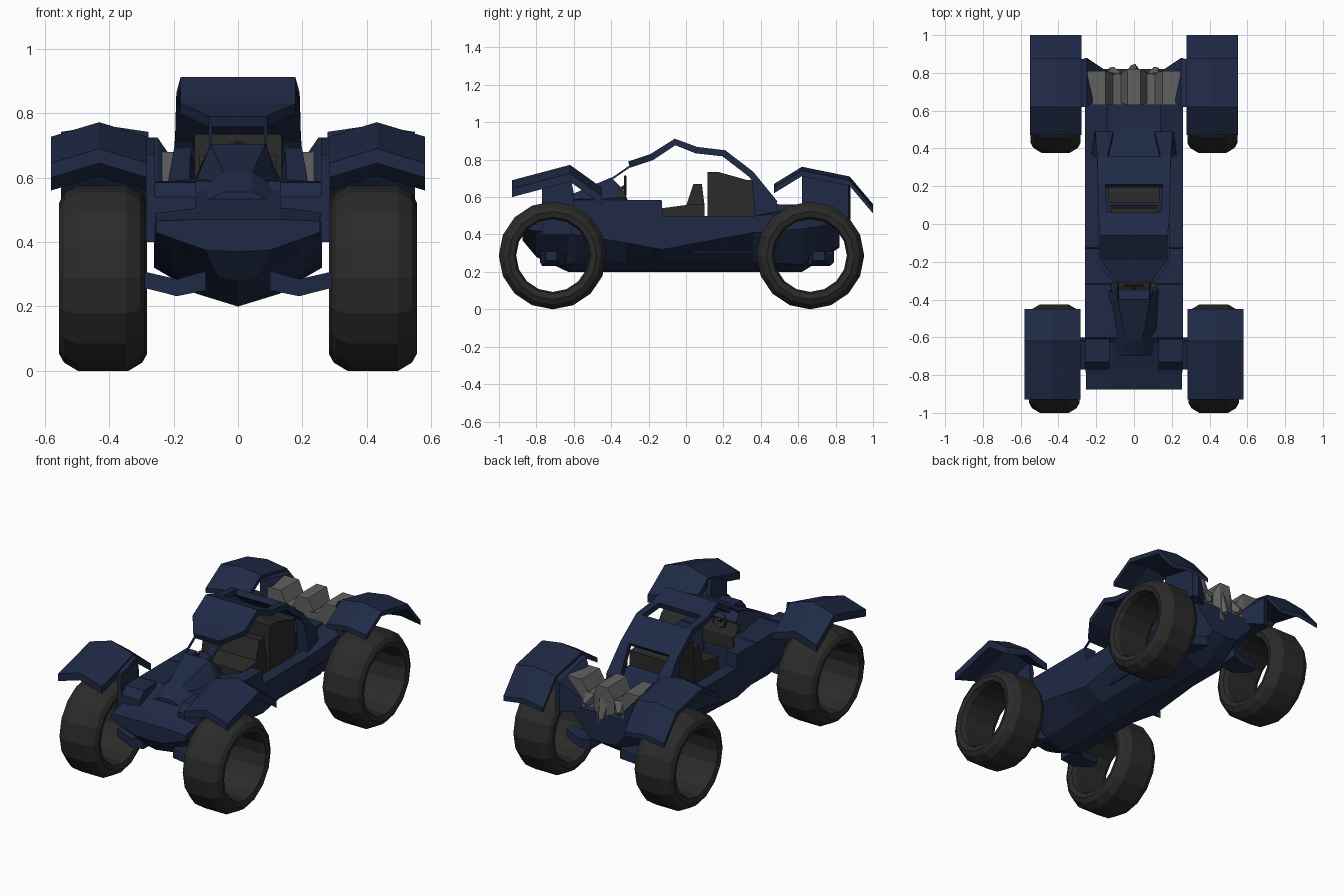
import bpy, bmesh, math
from mathutils import Vector

if "Cube" in bpy.data.objects:
    bpy.data.objects.remove(bpy.data.objects["Cube"])


def material(name, col):
    m = bpy.data.materials.new(name)
    m.diffuse_color = (*col, 1)
    m.use_nodes = True
    m.node_tree.nodes["Principled BSDF"].inputs["Base Color"].default_value = m.diffuse_color
    return m


BLUE = material("navy paint", (0.0135, 0.0225, 0.060))
DARK = material("dark rubber", (0.0235, 0.0235, 0.023))
GREY = material("engine grey", (0.12, 0.12, 0.12))


def make(name, verts, faces, mat, mirror=False):
    me = bpy.data.meshes.new(name)
    me.from_pydata(verts, [], faces)
    bm = bmesh.new()
    bm.from_mesh(me)
    bmesh.ops.remove_doubles(bm, verts=bm.verts, dist=1e-5)
    bmesh.ops.recalc_face_normals(bm, faces=bm.faces)
    bm.to_mesh(me)
    bm.free()
    me.materials.append(mat)
    ob = bpy.data.objects.new(name, me)
    bpy.context.collection.objects.link(ob)
    if mirror:
        md = ob.modifiers.new("mirror", "MIRROR")
        md.use_mirror_merge = False
    return ob


def loft(name, rings, mat, mirror=False, caps=True, loop=False):
    """Join equal-length closed rings of points with quads."""
    n, k = len(rings[0]), len(rings)
    faces = []
    for r in range(k if loop else k - 1):
        a, b = r * n, (r + 1) % k * n
        faces += [(a + i, a + (i + 1) % n, b + (i + 1) % n, b + i) for i in range(n)]
    if caps and not loop:
        faces += [tuple(range(n)), tuple(range((k - 1) * n, k * n))]
    return make(name, [p for r in rings for p in r], faces, mat, mirror)


def prism(name, yz, x0, x1, mat, mirror=False):
    return loft(name, [[(x, y, z) for y, z in yz] for x in (x0, x1)], mat, mirror)


def rect(x, y0, y1, z0, z1):
    return [(x, y0, z0), (x, y1, z0), (x, y1, z1), (x, y0, z1)]


def rod(name, a, b, r0, r1, mat, mirror=False, n=4):
    a, b = Vector(a), Vector(b)
    q = (b - a).to_track_quat('Z', 'Y')
    ring = lambda c, r: [c + q @ Vector((r * math.cos(t), r * math.sin(t), 0))
                         for t in (2 * math.pi * (i + .5) / n for i in range(n))]
    return loft(name, [ring(a, r0), ring(b, r1)], mat, mirror)


# Wheels: open faceted tyres
tyre = [(-.125, .205), (-.133, .235), (-.118, .262), (-.075, .288), (.075, .288),
        (.118, .262), (.133, .235), (.125, .205), (.10, .195), (-.10, .195)]
for name, cx, cy, cz in (("front_wheel", .422, -.713, .288), ("rear_wheel", .415, .665, .288)):
    rings = []
    for i in range(16):
        t = math.tau * i / 16
        rings.append([(cx + x, cy + r * math.cos(t), cz + r * math.sin(t)) for x, r in tyre])
    loft(name, rings, DARK, True, loop=True)

# Hull with open cockpit: y, keel z, low x, low z, belt x, belt z, rim z, inner x, inner z, floor z
stations = [
    (-.875, .37, .10, .375, .255, .43, .465, .13, .47, .47),
    (-.80, .28, .06, .29, .255, .42, .48, .13, .495, .495),
    (-.63, .20, .13, .24, .26, .405, .53, .13, .56, .56),
    (-.60, .20, .14, .245, .26, .40, .585, .13, .59, .59),
    (-.32, .20, .14, .25, .26, .355, .585, .10, .60, .60),
    (-.315, .20, .14, .25, .26, .355, .585, .10, .585, .30),
    (-.21, .20, .14, .25, .26, .335, .585, .185, .585, .30),
    (-.13, .20, .14, .255, .26, .32, .585, .185, .585, .30),
    (-.125, .20, .14, .255, .26, .32, .50, .185, .50, .30),
    (.36, .20, .14, .25, .26, .41, .50, .185, .50, .30),
    (.37, .20, .14, .25, .26, .41, .50, .185, .50, .50),
    (.62, .20, .13, .24, .26, .43, .52, .15, .55, .55),
    (.70, .25, .10, .26, .255, .44, .53, .15, .55, .55),
    (.82, .33, .09, .34, .20, .46, .50, .12, .51, .51)]
rings = []
for y, zk, xl, zl, xb, zb, zr, xi, zi, zf in stations:
    half = [(xl, zl), (xb, zb), (xb, zr), (xi, zi), (xi, zf)]
    rings.append([(0, y, zk)] + [(x, y, z) for x, z in half] +
                 [(-x, y, z) for x, z in reversed(half)])
loft("body_hull", rings, BLUE)

# Cowl in front of the cockpit and dashboard
rings = []
for y, wt, zt, wb, zb in ((-.70, .045, .555, .10, .53), (-.61, .045, .615, .13, .555),
                          (-.40, .085, .705, .13, .59), (-.35, .10, .655, .14, .58)):
    rings.append([(-wb, y, zb), (wb, y, zb), (wt, y, zt), (-wt, y, zt)])
loft("cowl", rings, BLUE)
prism("dashboard", [(-.36, .50), (-.36, .65), (-.34, .65), (-.31, .58), (-.31, .50)], -.12, .12, DARK)


# Fenders: bent plates with a slight ridge along the middle
def fender(name, path, x0, x1, tent, thick):
    xm = (x0 + x1) / 2
    rings = []
    for y, z in path:
        top = [(x0, y, z - tent), (xm, y, z), (x1, y, z - tent)]
        rings.append(top + [(x, y, h - thick) for x, y, h in reversed(top)])
    loft(name, rings, BLUE, True)


fender("front_fender", [(-.93, .69), (-.62, .772), (-.45, .65)], .282, .58, .045, .045)
fender("rear_fender", [(.47, .67), (.62, .762), (.875, .71), (1.0, .562)], .278, .55, .02, .03)

# Fender brackets
prism("front_fender_bracket", [(-.77, .40), (-.77, .67), (-.62, .72), (-.60, .62), (-.61, .40)],
      .257, .285, BLUE, True)
prism("front_shoulder_block", [(-.77, .46), (-.77, .54), (-.73, .585), (-.61, .59), (-.61, .46)],
      .13, .258, BLUE, True)
loft("rear_fender_bracket", [
    [(.285, .62, .48), (.285, .62, .725), (.285, .87, .68), (.285, .87, .48)],
    [(.25, .62, .48), (.25, .62, .725), (.25, .88, .66), (.25, .88, .48)],
    [(.13, .70, .48), (.13, .70, .55), (.13, .80, .55), (.13, .80, .48)]], BLUE, True)

# Suspension arms
for y, name in ((-.72, "front_arm"), (.71, "rear_arm")):
    loft(name, [rect(.10, y - .06, y + .08, .25, .31), rect(.19, y - .05, y + .06, .232, .285),
                rect(.30, y - .03, y + .03, .26, .31)], BLUE, True)

# Roof: visor, roof panel with hatch and rear band
rows = [(-.31, .79, .09, .06), (-.19, .83, .178, .12), (-.06, .912, .178, .14), (.06, .868, .19, .145),
        (.21, .85, .192, .15), (.36, .735, .195, .14), (.49, .575, .205, .11)]
verts = [(x, y, z) for y, z, w, i in rows for x in (-w, -i, i, w)]
faces = [(4 * r + c, 4 * r + c + 1, 4 * r + c + 5, 4 * r + c + 4)
         for r in range(6) for c in range(3) if not (c == 1 and r in (3, 5))]
roof = make("roof", verts, faces, BLUE)
if roof.data.polygons[3].normal.z < 0:
    roof.data.flip_normals()
sol = roof.modifiers.new("thickness", "SOLIDIFY")
sol.thickness, sol.offset = .035, -1
# Rear roof pillars and slim windscreen struts
loft("rear_pillar", [
    [(.145, .35, .71), (.195, .35, .71), (.195, .37, .715), (.145, .37, .715)],
    [(.15, .36, .60), (.215, .36, .60), (.205, .485, .57), (.11, .485, .57)],
    [(.15, .37, .49), (.225, .37, .49), (.21, .49, .50), (.11, .49, .50)]], BLUE, True)
rod("windscreen_strut", (.085, -.40, .695), (.085, -.27, .785), .007, .007, BLUE, True)

# Seat and the box behind it
prism("seat_cushion", [(-.13, .45), (-.13, .54), (.02, .56), (.10, .56), (.10, .45)], -.13, .13, DARK)
prism("seat_back", [(0, .55), (.04, .67), (.085, .67), (.10, .55)], -.12, .12, DARK)
prism("rear_box", [(.115, .30), (.115, .735), (.17, .735), (.33, .69), (.36, .69), (.36, .45)],
      -.135, .135, DARK)
prism("rear_deck", [(.36, .49), (.36, .60), (.50, .56), (.63, .56), (.63, .49)], -.14, .14, BLUE)

# Steering wheel and column
ring = []
for i in range(8):
    t = math.tau * i / 8
    ring.append([((.05 + d) * math.cos(t), -.325 + e, .66 + (.05 + d) * math.sin(t))
                 for d, e in ((-.007, 0), (0, -.007), (.007, 0), (0, .007))])
loft("steering_wheel", ring, DARK, loop=True)
rod("steering_column", (0, -.37, .62), (0, -.325, .66), .015, .012, DARK)

# Engine: two sloping banks, centre block and exhaust horns
loft("engine_bank", [rect(.245, .63, .81, .59, .68), rect(.15, .63, .81, .52, .68),
                     rect(.11, .63, .80, .49, .61), rect(.05, .63, .79, .47, .60)], GREY, True)
loft("engine_block", [rect(-.07, .64, .80, .46, .61), rect(-.035, .63, .82, .44, .68),
                      rect(.035, .63, .82, .44, .68), rect(.07, .64, .80, .46, .61)], GREY)
rod("exhaust_horn", (.10, .77, .58), (.12, .82, .54), .05, .02, GREY, True, 5)
rod("tail_pipe", (0, .78, .60), (0, .83, .48), .05, .02, GREY, False, 5)
